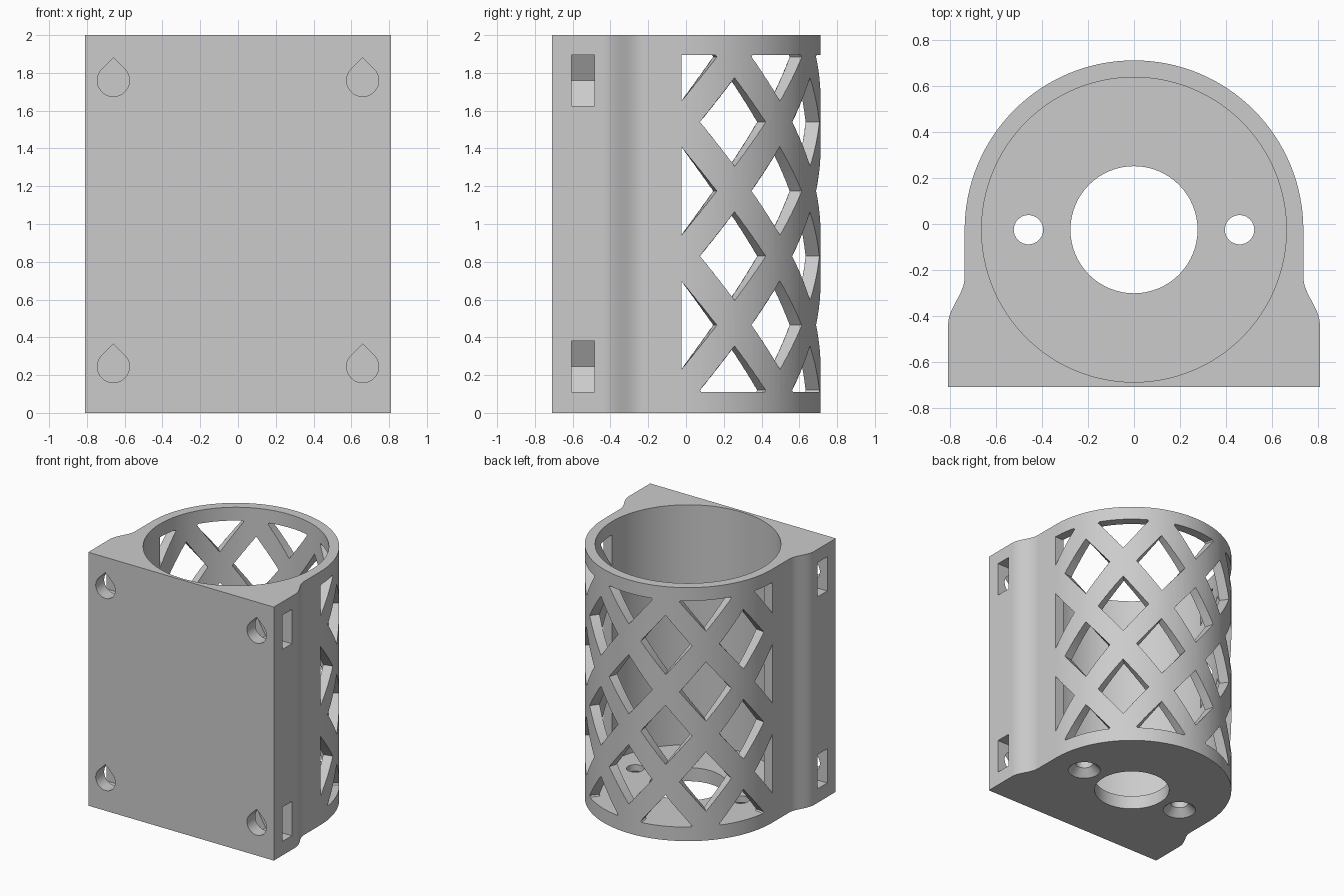
import bpy, bmesh
from math import sin, cos, pi, radians, sqrt
from mathutils import Vector

CY = -0.025              # bore axis
R_OUT, R_IN = 0.738, 0.664
FRONT, HALF_W, HEIGHT = -0.71, 0.81, 2.0
FLOOR = 0.107

if "Cube" in bpy.data.objects:
    bpy.data.objects.remove(bpy.data.objects["Cube"], do_unlink=True)

grey = bpy.data.materials.new("light_grey")
grey.use_nodes = True
tone = (0.6, 0.6, 0.6, 1)
grey.diffuse_color = tone
grey.node_tree.nodes["Principled BSDF"].inputs["Base Color"].default_value = tone


def make_object(name, bm):
    bmesh.ops.recalc_face_normals(bm, faces=bm.faces)
    mesh = bpy.data.meshes.new(name)
    bm.to_mesh(mesh)
    bm.free()
    mesh.materials.append(grey)
    ob = bpy.data.objects.new(name, mesh)
    bpy.context.collection.objects.link(ob)
    return ob


def add_prism(bm, points, lo, hi, place):
    """Sweep a 2D outline from lo to hi; place maps (u, v, depth) to a position."""
    a = [bm.verts.new(place(u, v, lo)) for u, v in points]
    b = [bm.verts.new(place(u, v, hi)) for u, v in points]
    bm.faces.new(a)
    bm.faces.new(b[::-1])
    for i in range(len(a)):
        j = (i + 1) % len(a)
        bm.faces.new((a[i], b[i], b[j], a[j]))


def upright(u, v, d):
    return (u, v, d)


def facing_front(u, v, d):
    return (u, d, v)


def circle(r, cx, cy, n):
    return [(cx + r * cos(2 * pi * i / n), cy + r * sin(2 * pi * i / n)) for i in range(n)]


def carve(target, cutter):
    mod = target.modifiers.new(cutter.name, "BOOLEAN")
    mod.operation = "DIFFERENCE"
    mod.solver = "EXACT"
    mod.object = cutter
    bpy.context.view_layer.objects.active = target
    bpy.ops.object.modifier_apply(modifier=mod.name)
    bpy.data.objects.remove(cutter, do_unlink=True)


# Body: flat mounting block blended by an S curve into a half cylinder
side = [(HALF_W, FRONT)]
for i in range(17):
    t = i / 16
    blend = (1 - cos(pi * t)) / 2
    side.append((HALF_W + (R_OUT - HALF_W) * blend, -0.44 + 0.21 * t))
arc = [(R_OUT * cos(pi * i / 64), CY + R_OUT * sin(pi * i / 64)) for i in range(65)]
bm = bmesh.new()
add_prism(bm, side + arc + [(-x, y) for x, y in reversed(side)], 0, HEIGHT, upright)
body = make_object("lattice_holder", bm)

# Open bore above the floor
bm = bmesh.new()
add_prism(bm, circle(R_IN, 0, CY, 128), FLOOR, HEIGHT + 0.2, upright)
carve(body, make_object("bore_cutter", bm))

# Centre hole and two screw holes through the floor
bm = bmesh.new()
add_prism(bm, circle(0.277, 0, CY, 64), -0.1, 0.2, upright)
for s in (-1, 1):
    add_prism(bm, circle(0.064, s * 0.46, CY, 32), -0.1, 0.2, upright)
carve(body, make_object("floor_hole_cutter", bm))

# Countersinks on the underside
for s in (-1, 1):
    bm = bmesh.new()
    bmesh.ops.create_cone(bm, cap_ends=True, segments=32, radius1=0.14, radius2=0.064, depth=0.076)
    bmesh.ops.translate(bm, verts=bm.verts, vec=(s * 0.46, CY, 0.018))
    carve(body, make_object("countersink_cutter", bm))

# Teardrop bolt holes in the front, each reaching a nut slot open to the side
drop_r, nut = 0.085, 0.135
for part in ("bolt_hole_cutter", "nut_slot_cutter"):
    bm = bmesh.new()
    for s in (-1, 1):
        for z in (0.245, 1.76):
            if part == "bolt_hole_cutter":
                cx = s * 0.66
                outline = [(cx + drop_r * cos(radians(a)), z + drop_r * sin(radians(a)))
                           for a in range(135, 406, 10)]
                outline.append((cx, z + drop_r * sqrt(2)))
                add_prism(bm, outline, FRONT - 0.1, -0.55, facing_front)
            else:
                point = 0.66 - nut * 2 / sqrt(3)
                corner = 0.66 - nut / sqrt(3)
                outline = [(point, 0), (corner, nut), (0.9, nut), (0.9, -nut), (corner, -nut)]
                add_prism(bm, [(s * x, z + h) for x, h in outline], -0.605, -0.485, facing_front)
    carve(body, make_object(part, bm))

# Diamond windows: drawn flat as (angle, height), trimmed, thickened, wrapped round the axis
step, pitch = radians(22.5), 0.71
half_a, half_h = radians(14.8), 0.235
bm = bmesh.new()
for col in range(9):
    first = 0.465 if col % 2 == 0 else 0.12
    for row in range(3):
        a, z = col * step, first + row * pitch
        corners = [(a - half_a, z), (a, z - half_h), (a + half_a, z), (a, z + half_h)]
        bm.faces.new([bm.verts.new((u, v, 0)) for u, v in corners])


def slice_flat(co, no, trim):
    geom = bm.verts[:] + bm.edges[:] + bm.faces[:]
    bmesh.ops.bisect_plane(bm, geom=geom, dist=1e-6, plane_co=co, plane_no=no, clear_outer=trim)


slice_flat((0, 0, 0), (-1, 0, 0), True)
slice_flat((pi, 0, 0), (1, 0, 0), True)
slice_flat((0, 0.11, 0), (0, -1, 0), True)
slice_flat((0, 1.895, 0), (0, 1, 0), True)
for i in range(1, 64):
    slice_flat((pi * i / 64, 0, 0), (1, 0, 0), False)
for v in bm.verts:
    v.co.z = 0.62
ext = bmesh.ops.extrude_face_region(bm, geom=bm.faces[:], use_keep_orig=True)
for v in ext["geom"]:
    if isinstance(v, bmesh.types.BMVert):
        v.co.z = 0.79
for v in bm.verts:
    ang, h, r = v.co
    v.co = Vector((r * cos(ang), CY + r * sin(ang), h))
carve(body, make_object("lattice_cutter", bm))

# Smooth the curved walls, keep the edges crisp
bpy.ops.object.select_all(action="DESELECT")
body.select_set(True)
bpy.context.view_layer.objects.active = body
bpy.ops.object.shade_smooth_by_angle(angle=radians(25))
